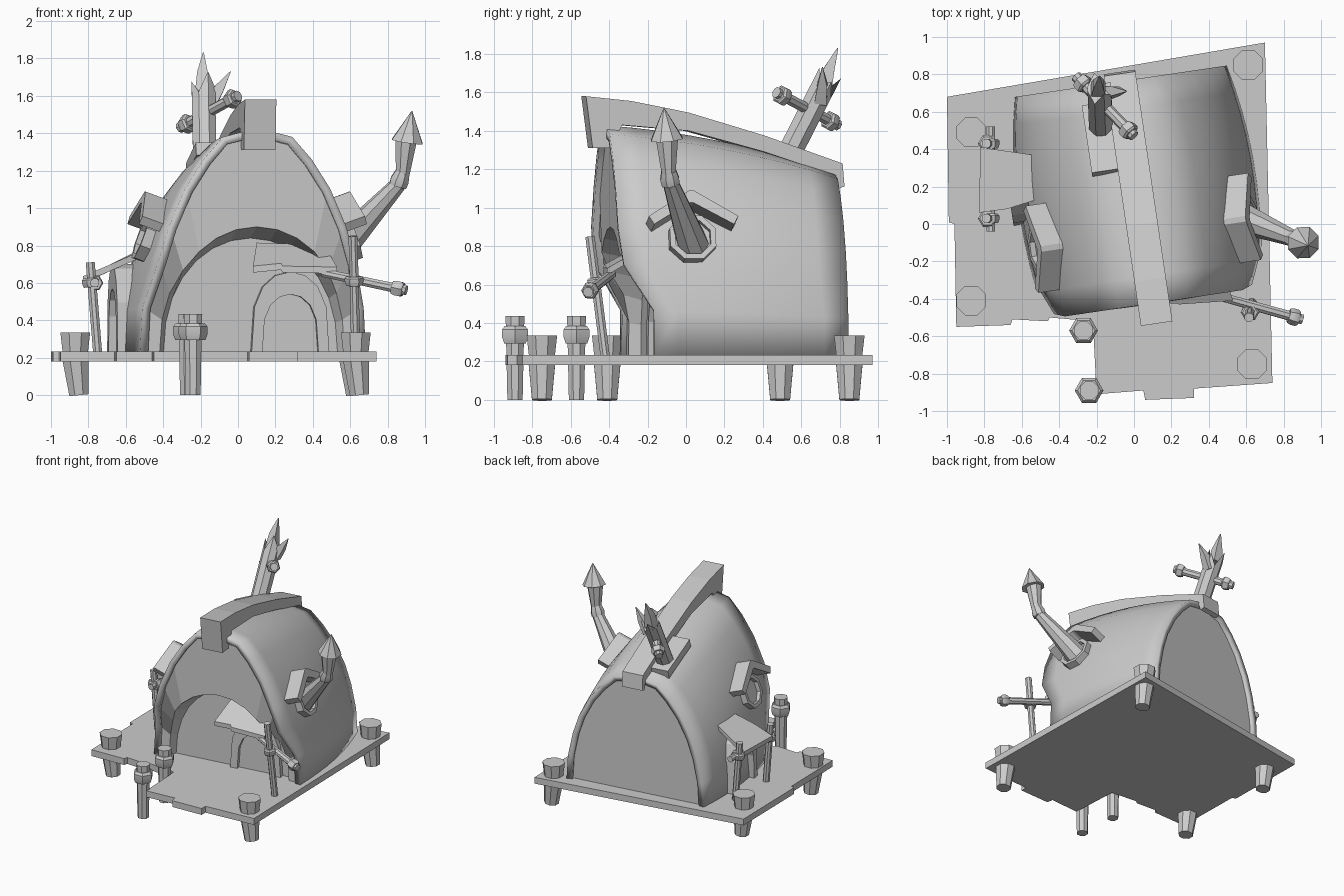
import bpy, bmesh
from math import pi, sin, cos, radians
from mathutils import Vector as V, Matrix, Euler

if "Cube" in bpy.data.objects:
    bpy.data.objects.remove(bpy.data.objects["Cube"])

HOUSE = Matrix.Translation((0.02, 0.15, 0)) @ Matrix.Rotation(0.147, 4, 'Z')
WORLD = Matrix.Identity(4)


def add(name, verts, faces, mat=WORLD, smooth=None, fix=True):
    me = bpy.data.meshes.new(name)
    me.from_pydata([mat @ V(v) for v in verts], [], faces)
    if fix:
        bm = bmesh.new()
        bm.from_mesh(me)
        bmesh.ops.recalc_face_normals(bm, faces=bm.faces)
        bm.to_mesh(me)
        bm.free()
    ob = bpy.data.objects.new(name, me)
    bpy.context.collection.objects.link(ob)
    if smooth:
        bpy.ops.object.select_all(action='DESELECT')
        ob.select_set(True)
        bpy.context.view_layer.objects.active = ob
        bpy.ops.object.shade_smooth_by_angle(angle=radians(smooth))
    return ob


def prism(name, pts, d, mat=WORLD):
    """Closed outline of 3D points swept by vector d."""
    n = len(pts)
    vs = [V(p) for p in pts] + [V(p) + V(d) for p in pts]
    fs = [list(range(n)), list(range(n, 2 * n))]
    fs += [(i, (i + 1) % n, n + (i + 1) % n, n + i) for i in range(n)]
    return add(name, vs, fs, mat)


def box(name, size, loc, rot=(0, 0, 0), mat=WORLD):
    x, y, z = [s / 2 for s in size]
    m = mat @ Matrix.Translation(loc) @ Euler(rot).to_matrix().to_4x4()
    return prism(name, [(-x, -y, -z), (x, -y, -z), (x, y, -z), (-x, y, -z)], (0, 0, 2 * z), m)


def tube(name, path, n=8, mat=WORLD, jag=(0,)):
    """Faceted tube along (point, radius) stations; jag shifts the last ring."""
    P = [V(p) for p, r in path]
    vs, fs = [], []
    for k, (p, r) in enumerate(path):
        d = (P[min(k + 1, len(P) - 1)] - P[max(k - 1, 0)]).normalized()
        side = V((1, 0, 0)) if abs(d.x) < 0.8 else V((0, 1, 0))
        a = d.cross(side).normalized()
        b = d.cross(a)
        for i in range(n):
            t = 2 * pi * (i + 0.5) / n
            s = jag[i % len(jag)] if k == len(P) - 1 else 0
            vs.append(P[k] + r * (a * cos(t) + b * sin(t)) + d * s)
    for k in range(len(P) - 1):
        fs += [(k * n + i, k * n + (i + 1) % n, (k + 1) * n + (i + 1) % n, (k + 1) * n + i) for i in range(n)]
    fs += [list(range(n)), list(range(len(vs) - n, len(vs)))]
    return add(name, vs, fs, mat, 35)


def collar(name, a, b, t, r, w=0.05):
    """Rope collar round the line a-b at fraction t."""
    a, b = V(a), V(b)
    c, d = a.lerp(b, t), (b - a).normalized() * w / 2
    tube(name, [(c - d, r * .85), (c - d * .3, r), (c + d * .6, r), (c + d, r * .8)], 6)


# Deck
deck = [(-1, .68), (.70, .97), (.74, -.85), (.32, -.88), (.32, -.93), (.06, -.94), (.05, -.89),
        (-.2, -.91), (-.22, -.52), (-.45, -.50), (-.46, -.52), (-.65, -.51), (-.66, -.54), (-.95, -.55),
        (-.96, 0), (-.99, .01)]
prism("deck", [(x, y, .18) for x, y in deck], (0, 0, .052))

# Tapered feet with stump tops
for i, (x, y) in enumerate([(-.87, .49), (-.87, -.41), (.63, -.75), (.61, .85)]):
    tube(f"foot_{i}", [((x + .02, y, 0), .056), ((x, y, .2), .076)])
    tube(f"stump_{i}", [((x, y, .22), .072), ((x, y, .335), .086)])

# Mooring posts
for i, (x, y) in enumerate([(-.27, -.57), (-.24, -.89)]):
    a, b = (x, y, 0), (x, y, .435)
    tube(f"post_{i}", [(a, .043), (b, .053)])
    collar(f"post_collar_{i}", a, b, .78, .077, .09)

# Roof shell: arch profile lofted along the depth, front edge swept back near the deck
half = [(1, 0), (.98, .2), (.91, .4), (.82, .56), (.67, .73), (.5, .86), (.32, .96)]
PROF = half + [(0, 1)] + [(-w, h) for w, h in reversed(half)]
N = len(PROF)


def front_v(z):
    return -.58 + .17 * max(0, min(1, (.74 - z) / .24))


def width(v):
    return .64 - .14 * (v - .05) ** 2 - .06 * max(0, v) ** 2


def ridge(v):
    q = (v + .6) / 1.22
    return 1.43 - .08 * q - .16 * q * q


def section(t, s=1.0, inset=0):
    out = []
    for w, h in PROF:
        f = front_v(.23 + h * 1.2) + inset
        v = f + t * (.62 - inset - f)
        out.append((w * width(v) * s, v, .23 + h * (ridge(v) - .23) * (s + .02 if s < 1 else 1)))
    return out


M = 8
vs = [p for i in range(M + 1) for p in section(i / M)]
fs = [(i * N + j, (i + 1) * N + j, (i + 1) * N + j + 1, i * N + j + 1) for i in range(M) for j in range(N - 1)]
roof = add("roof_shell", vs, fs, HOUSE, 40, fix=False)
mod = roof.modifiers.new("thickness", 'SOLIDIFY')
mod.thickness, mod.offset = .045, -1

# Front facade with arched porch recess
outer = section(0, .96, .03)
arch, deep = [], []
for j in range(N):
    a = pi * j / (N - 1)
    z = .23 + .67 * sin(a) ** .9
    arch.append((.5 * cos(a), front_v(z) + .03, z))
    deep.append((.47 * cos(a), -.32, .23 + .61 * sin(a) ** .9))
fs = []
for k in range(2):
    fs += [(k * N + j, k * N + j + 1, (k + 1) * N + j + 1, (k + 1) * N + j) for j in range(N - 1)]
add("front_facade", outer + arch + deep, fs + [list(range(2 * N, 3 * N))], HOUSE)

# Back wall
add("back_wall", section(1, .96, .03), [list(range(N))], HOUSE)

# Ridge beam folded down at both ends
prof = [(-.655, 1.31), (-.69, 1.58), (-.45, 1.555), (-.15, 1.495), (.25, 1.375), (.66, 1.23), (.67, 1.11),
        (.635, 1.10), (.61, 1.17), (.25, 1.29), (-.15, 1.40), (-.5, 1.43), (-.56, 1.31)]
beam = prism("ridge_beam", [(-.085, v, z) for v, z in prof], (.17, 0, 0), HOUSE)

# Round windows with chevron hoods on both sides
for s, side in ((1, "right"), (-1, "left")):
    m = HOUSE @ Matrix.Translation((s * .53, -.2, .83)) @ Matrix.Rotation(-s * radians(20), 4, 'Y')
    n = 8
    ring = [(x, r * cos(2 * pi * i / n + pi / 8), r * sin(2 * pi * i / n + pi / 8))
            for x, r in ((-.03, .13), (.05, .13), (.05, .1), (.02, .1)) for x in [s * x] for i in range(n)]
    fs = [(k * n + i, k * n + (i + 1) % n, k * n + n + (i + 1) % n, k * n + n + i) for k in range(3) for i in range(n)]
    add(f"{side}_window", ring, fs + [list(range(3 * n, 4 * n))], m)
    hood = [(-.21, .05), (-.02, .17), (.0, .17), (.21, .05), (.235, .095), (.01, .235), (-.02, .235), (-.235, .095)]
    prism(f"{side}_hood", [(-s * .02, y, z) for y, z in hood], (s * .13, 0, 0), m)

# Stove pipe with conical cap
tube("stove_pipe", [((.53, .05, .77), .09), ((.86, -.08, 1.13), .043)])
tube("pipe_elbow", [((.855, -.08, 1.12), .05), ((.865, -.085, 1.15), .053), ((.88, -.09, 1.19), .042)])
tube("pipe_top", [((.88, -.09, 1.17), .038), ((.90, -.10, 1.38), .065)])
tube("pipe_cap", [((.905, -.10, 1.355), .09), ((.93, -.115, 1.52), .002)])

# Broken mast leaning back, with splinters and a crossbar
tube("mast", [((-.175, .47, 1.15), .068), ((-.185, .72, 1.64), .068)], 8, jag=(.07, -.01, .03, -.05))
tube("mast_splinter", [((-.19, .72, 1.62), .055), ((-.19, .745, 1.72), .04), ((-.185, .79, 1.83), .004)], 4)
tube("curled_splinter", [((-.15, .70, 1.55), .045), ((-.10, .71, 1.64), .036), ((-.04, .71, 1.73), .003)], 4)
a, b = (-.31, .79, 1.43), (0, .47, 1.60)
tube("mast_crossbar", [(a, .03), (b, .03)])
for i, t in enumerate((.12, .9)):
    collar(f"crossbar_collar_{i}", a, b, t, .052, .055)
box("mast_base_plate", (.15, .38, .07), (-.15, .33, 1.26), (-.3, 0, 0), HOUSE)


def door(name, w, h, d, m):
    """Arched frame with a set-back leaf, facing local -y."""
    def outline(k):
        return [(w * k * cos(pi * i / 8), h * k * sin(pi * i / 8) ** .6) for i in range(9)]
    o, q = outline(1), outline(.72)
    n = 9
    vs = [(x, 0, z) for x, z in o] + [(x, -d, z) for x, z in o] + [(x, -d, z) for x, z in q] \
        + [(x, -d * .4, z) for x, z in q]
    fs = [(k * n + i, k * n + i + 1, k * n + n + i + 1, k * n + n + i) for k in range(3) for i in range(n - 1)]
    add(name, vs, fs + [list(range(3 * n, 4 * n))], m)


door("front_door", .21, .43, .05, HOUSE @ Matrix.Translation((.21, -.31, .23)))
door("side_door", .19, .47, .13, HOUSE @ Matrix.Translation((-.55, .13, .23)) @ Matrix.Rotation(-pi / 2, 4, 'Z'))

# Front awning with pole and crossbar
prism("front_awning", [(.08, -.42, .655), (.23, -.425, .67), (.24, -.43, .655), (.53, -.41, .65),
                       (.46, -.2, .77), (.10, -.22, .78)], (0, 0, .035))
a, b = (.63, -.42, .22), (.615, -.50, .85)
tube("front_pole", [(a, .026), (b, .026)])
collar("front_pole_collar", a, b, .62, .05)
a, b = (.45, -.385, .655), (.90, -.51, .56)
tube("front_crossbar", [(a, .024), (b, .028)])
collar("front_bar_collar", a, b, .9, .045, .06)

# Side awning with two poles and crossbar
prism("side_awning", [(-.83, .06, .60), (-.68, .08, .665), (-.52, .13, .735), (-.54, .37, .735), (-.68, .39, .665),
                      (-.82, .41, .60)], (0, 0, .035))
bar_a, bar_b = (-.765, -.04, .60), (-.765, .52, .60)
tube("side_crossbar", [(bar_a, .025), (bar_b, .025)])
for i, y in enumerate((.03, .43)):
    a, b = (-.75, y, .22), (-.79, y, .71)
    tube(f"side_pole_{i}", [(a, .026), (b, .026)])
    collar(f"side_pole_collar_{i}", a, b, .78, .052)
    collar(f"side_bar_collar_{i}", bar_a, bar_b, (y + .04) / .56, .045, .05)
